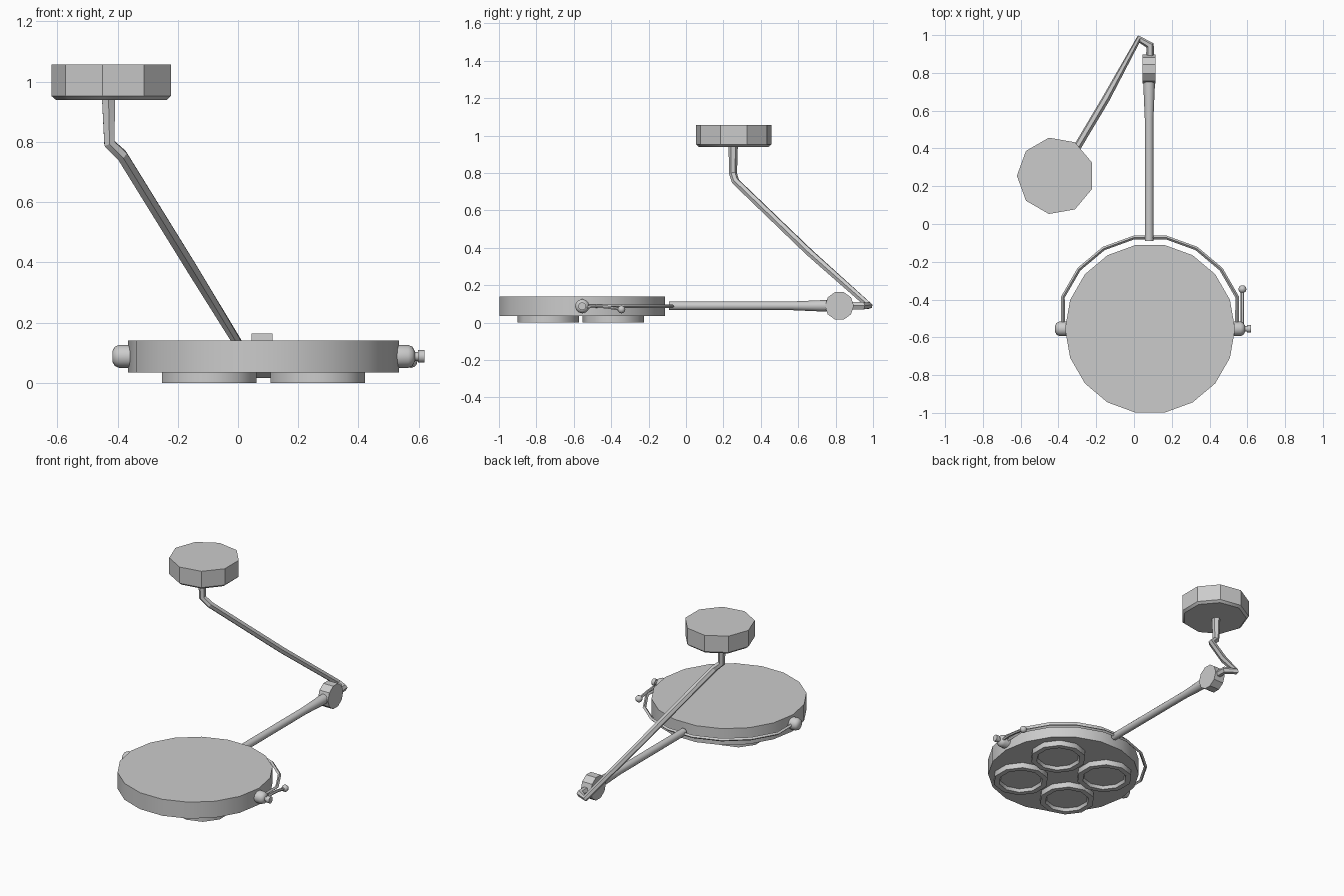
import bpy, bmesh
from math import cos, sin, radians, pi
from mathutils import Matrix, Vector

if "Cube" in bpy.data.objects:
    bpy.data.objects.remove(bpy.data.objects["Cube"])

CX, CY, CZ = 0.085, -0.555, 0.088      # lamp head centre
ROT = {'Z': Matrix.Identity(3),
       'X': Matrix.Rotation(pi / 2, 3, 'Y'),
       'Y': Matrix.Rotation(-pi / 2, 3, 'X')}


def finish(obj, angle):
    bpy.ops.object.select_all(action='DESELECT')
    obj.select_set(True)
    bpy.context.view_layer.objects.active = obj
    bpy.ops.object.shade_smooth_by_angle(angle=radians(angle))


def lathe(name, profile, origin, sides, axis='Z', start=0, angle=30):
    """Revolve (radius, height) pairs about an axis, both ends capped."""
    bm = bmesh.new()
    rings = []
    for r, h in profile:
        ring = []
        for k in range(sides):
            a = radians(start) + 2 * pi * k / sides
            ring.append(bm.verts.new(ROT[axis] @ Vector((r * cos(a), r * sin(a), h)) + Vector(origin)))
        rings.append(ring)
    for lo, hi in zip(rings, rings[1:]):
        for k in range(sides):
            j = (k + 1) % sides
            bm.faces.new((lo[k], lo[j], hi[j], hi[k]))
    bm.faces.new(rings[0][::-1])
    bm.faces.new(rings[-1])
    bmesh.ops.recalc_face_normals(bm, faces=bm.faces)
    mesh = bpy.data.meshes.new(name)
    bm.to_mesh(mesh)
    bm.free()
    obj = bpy.data.objects.new(name, mesh)
    bpy.context.collection.objects.link(obj)
    finish(obj, angle)
    return obj


def tube(name, points, radius, resolution=1, angle=30):
    """Round tube along (x, y, z, radius factor) points."""
    cu = bpy.data.curves.new(name, 'CURVE')
    cu.dimensions = '3D'
    cu.bevel_depth = radius
    cu.bevel_resolution = resolution
    cu.use_fill_caps = True
    sp = cu.splines.new('POLY')
    sp.points.add(len(points) - 1)
    for p, c in zip(sp.points, points):
        p.co = (*c[:3], 1)
        p.radius = c[3] if len(c) > 3 else 1
    tmp = bpy.data.objects.new(name + "_path", cu)
    bpy.context.collection.objects.link(tmp)
    bpy.context.view_layer.update()
    deps = bpy.context.evaluated_depsgraph_get()
    mesh = bpy.data.meshes.new_from_object(tmp.evaluated_get(deps))
    bpy.data.objects.remove(tmp)
    obj = bpy.data.objects.new(name, mesh)
    bpy.context.collection.objects.link(obj)
    finish(obj, angle)
    return obj


# Ceiling mount
lathe("ceiling_mount", [(0.19, 0.94), (0.205, 0.953), (0.205, 1.057)],
      (-0.415, 0.255, 0), 9, start=180)

# Upper arm: drop, long diagonal, elbow
tube("upper_arm", [(-0.43, 0.252, 0.95, 1.15), (-0.427, 0.252, 0.795, 0.95),
                   (-0.385, 0.265, 0.755, 0.95), (-0.15, 0.66, 0.375, 0.95),
                   (0.025, 0.98, 0.09, 0.85), (0.085, 0.945, 0.09, 1),
                   (0.085, 0.87, 0.09, 1)], 0.022)

# Arm joint and lower arm
lathe("arm_joint", [(0.077, -0.035), (0.077, 0.035)], (0.08, 0.82, 0.09), 10, 'X', start=18)
lathe("lower_arm", [(0.023, -0.09), (0.023, 0.56), (0.03, 0.72), (0.03, 0.78)],
      (0.08, 0, 0.09), 12, 'Y', angle=40)

# Lamp head
lathe("lamp_head", [(0.45, 0.035), (0.45, 0.14)], (CX, CY, 0), 18)

# Four recessed lamps
for i, sx in enumerate((-1, 1)):
    for j, sy in enumerate((-1, 1)):
        lathe(f"lamp_{2 * i + j + 1}",
              [(0.165, 0.045), (0.165, 0), (0.132, 0), (0.125, 0.02)],
              (CX + 0.18 * sx, CY - 0.008 + 0.174 * sy, 0), 10, start=90, angle=40)

# Half-ring yoke around the back of the head
arc = [(CX + 0.491 * cos(radians(a)), CY + 0.491 * sin(radians(a)), CZ) for a in range(20, 161, 20)]
tube("yoke", [(CX + 0.46, CY, CZ)] + arc + [(CX - 0.46, CY, CZ)], 0.01, 0)

# Side pivots
for side, s in (("left", -1), ("right", 1)):
    lathe(side + "_pivot", [(0.038, s * 0.43), (0.038, s * 0.48), (0.032, s * 0.494), (0.018, s * 0.502)],
          (CX, CY, CZ), 12, 'X', angle=40)

# Tilt knob and lever on the right side
lathe("tilt_knob", [(0.015, 0.49), (0.015, 0.512), (0.021, 0.512), (0.021, 0.535)],
      (CX, CY, CZ), 10, 'X', angle=40)
tube("tilt_lever", [(0.574, -0.545, 0.082), (0.574, -0.48, 0.088),
                    (0.574, -0.42, 0.083), (0.574, -0.345, 0.07)], 0.009)
lathe("lever_ball", [(0.021 * sin(a * pi / 6) + 0.0005, -0.021 * cos(a * pi / 6)) for a in range(7)],
      (0.574, -0.345, 0.071), 10, angle=50)
